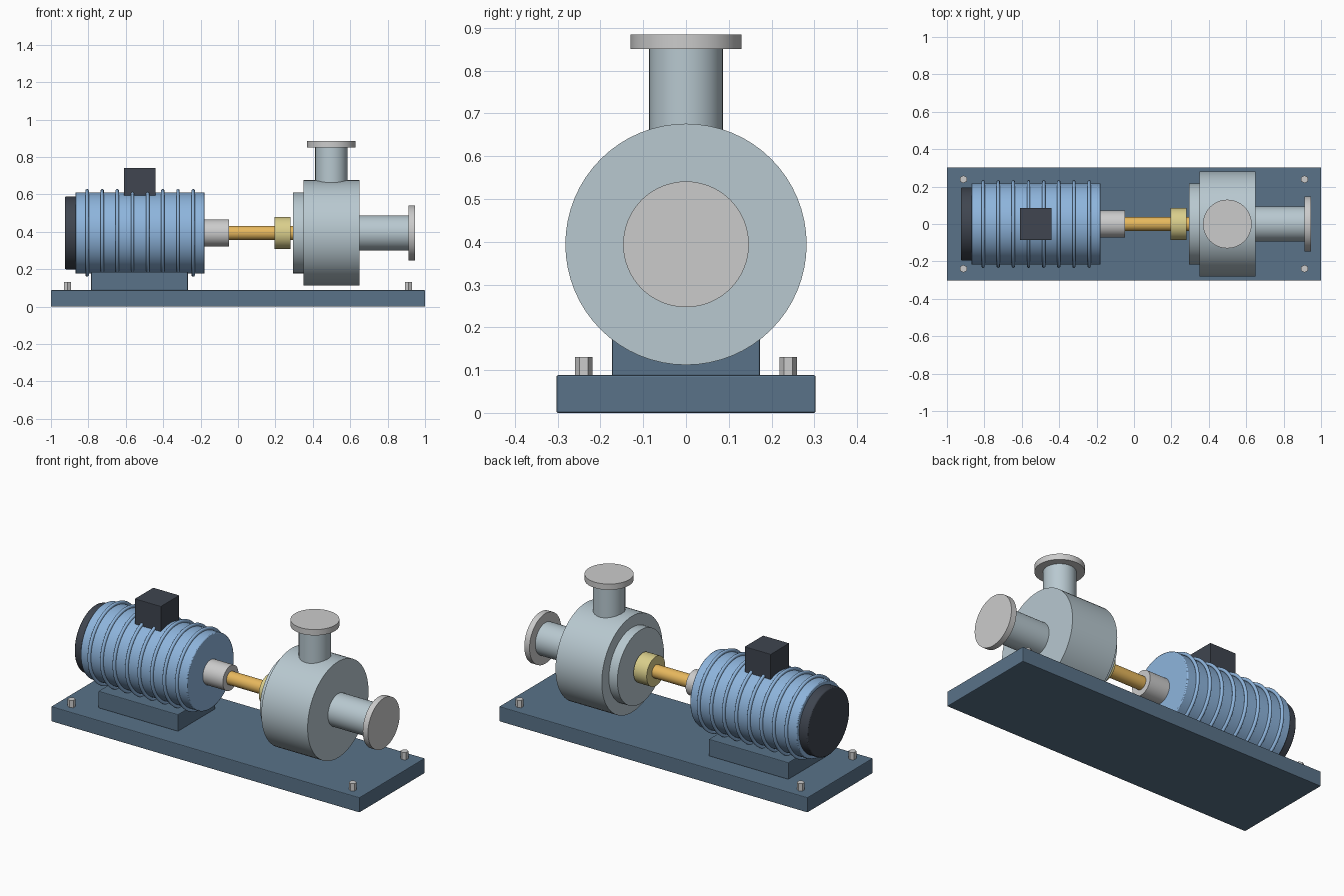
import bpy, math

if "Cube" in bpy.data.objects:
    bpy.data.objects.remove(bpy.data.objects["Cube"])

AXIS = 0.394  # height of the shaft line


def material(name, rgb):
    m = bpy.data.materials.new(name)
    m.diffuse_color = (*rgb, 1)
    m.use_nodes = True
    m.node_tree.nodes["Principled BSDF"].inputs["Base Color"].default_value = m.diffuse_color
    return m


NAVY = material("navy_paint", (0.10, 0.17, 0.25))
BLUE = material("blue_paint", (0.27, 0.46, 0.72))
DARK = material("dark_plastic", (0.05, 0.06, 0.08))
PALE = material("pale_casting", (0.48, 0.58, 0.63))
GOLD = material("gold_shaft", (0.80, 0.48, 0.11))
YELLOW = material("yellow_coupling", (0.70, 0.62, 0.26))


def finish(name, mat, bevel=0):
    o = bpy.context.object
    o.name = name
    if mat:
        o.data.materials.append(mat)
    if bevel:
        b = o.modifiers.new("bevel", 'BEVEL')
        b.width, b.segments, b.limit_method = bevel, 2, 'ANGLE'
    return o


def box(name, lo, hi, mat, bevel=0.0):
    bpy.ops.mesh.primitive_cube_add(size=1, location=[(a + b) / 2 for a, b in zip(lo, hi)])
    bpy.context.object.scale = [b - a for a, b in zip(lo, hi)]
    bpy.ops.object.transform_apply(location=False, rotation=False, scale=True)
    return finish(name, mat, bevel)


def cyl_x(name, x0, x1, r, mat=None, bevel=0.0):
    bpy.ops.mesh.primitive_cylinder_add(vertices=64, radius=r, depth=x1 - x0,
                                        location=((x0 + x1) / 2, 0, AXIS),
                                        rotation=(0, math.pi / 2, 0))
    bpy.ops.object.shade_smooth_by_angle()
    return finish(name, mat, bevel)


def cyl_z(name, x, y, z0, z1, r, mat=None, sides=64):
    bpy.ops.mesh.primitive_cylinder_add(vertices=sides, radius=r, depth=z1 - z0,
                                        location=(x, y, (z0 + z1) / 2))
    bpy.ops.object.shade_smooth_by_angle()
    return finish(name, mat)


# Base plate and hexagonal anchor bolts
box("base_plate", (-1, -0.303, 0), (1, 0.303, 0.088), NAVY, 0.004)
for i, (sx, sy) in enumerate([(-1, -1), (-1, 1), (1, -1), (1, 1)]):
    cyl_z(f"anchor_bolt_{i + 1}", sx * 0.912, sy * 0.239, 0.08, 0.131, 0.021, sides=6)

# Motor
box("motor_foot", (-0.785, -0.173, 0.086), (-0.268, 0.173, 0.186), NAVY, 0.004)
cyl_x("motor_body", -0.87, -0.178, 0.217, BLUE, 0.005)
cyl_x("motor_end_cap", -0.925, -0.865, 0.195, DARK, 0.006)
box("terminal_box", (-0.61, -0.086, 0.57), (-0.44, 0.086, 0.741), DARK, 0.003)
for i in range(8):
    bpy.ops.mesh.primitive_torus_add(major_segments=64, minor_segments=10,
                                     major_radius=0.225, minor_radius=0.0095,
                                     location=(-0.807 + i * 0.081, 0, AXIS),
                                     rotation=(0, math.pi / 2, 0))
    bpy.ops.object.shade_smooth()
    finish(f"cooling_fin_{i + 1}", BLUE)

# Drive line
cyl_x("shaft_collar", -0.18, -0.048, 0.072)
cyl_x("drive_shaft", -0.06, 0.30, 0.038, GOLD)
cyl_x("coupling", 0.195, 0.28, 0.086, YELLOW)

# Pump casing with suction and discharge pipes
cyl_x("pump_back_plate", 0.294, 0.352, 0.216, PALE)
cyl_x("pump_casing", 0.349, 0.649, 0.282, PALE)
cyl_x("suction_pipe", 0.64, 0.916, 0.094, PALE)
cyl_x("suction_flange", 0.912, 0.946, 0.147)
cyl_z("discharge_pipe", 0.499, 0, 0.60, 0.855, 0.086, PALE)
cyl_z("discharge_flange", 0.499, 0, 0.85, 0.884, 0.13)
